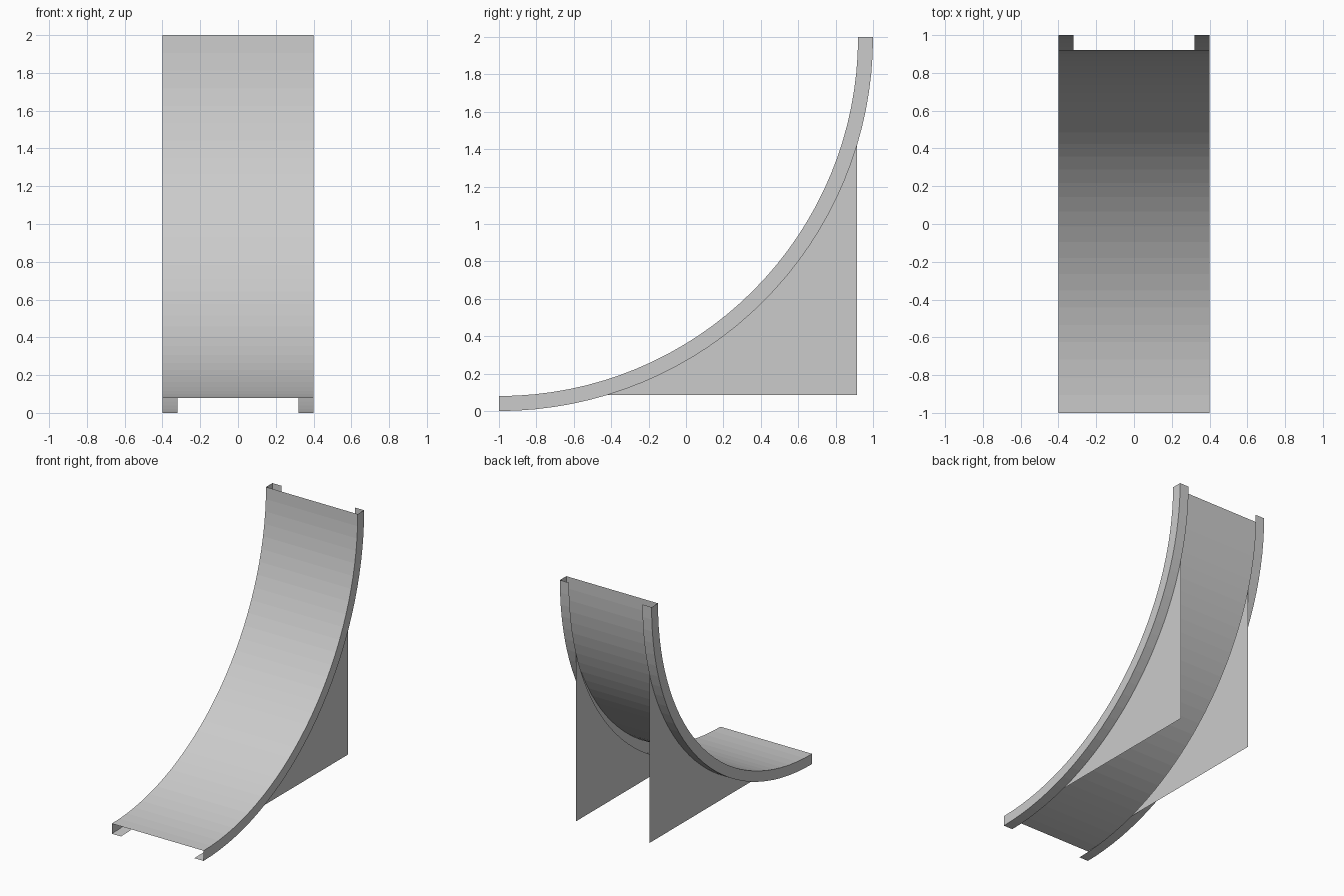
import bpy
import bmesh
from math import sin, cos, pi

if "Cube" in bpy.data.objects:
    bpy.data.objects.remove(bpy.data.objects["Cube"], do_unlink=True)

SEGMENTS = 32
INNER, OUTER = 1.92, 2.0      # radii of deck surface and rail lip
HALF, LIP = 0.4, 0.32         # half width, inner edge of lip

grey = bpy.data.materials.new("light_grey")
grey.use_nodes = True
grey.diffuse_color = (0.6, 0.6, 0.6, 1)
grey.node_tree.nodes["Principled BSDF"].inputs["Base Color"].default_value = (0.6, 0.6, 0.6, 1)


def arc_point(x, radius, step):
    """Point on the quarter circle that rises from flat to vertical."""
    a = step / SEGMENTS * pi / 2
    return (x, radius * sin(a) - 1, 2 - radius * cos(a))


def finish(bm, name):
    mesh = bpy.data.meshes.new(name)
    bm.to_mesh(mesh)
    bm.free()
    mesh.materials.append(grey)
    obj = bpy.data.objects.new(name, mesh)
    bpy.context.collection.objects.link(obj)


def sweep(name, profile):
    """Sweep an open (x, radius) profile along the quarter circle."""
    bm = bmesh.new()
    rows = [[bm.verts.new(arc_point(x, r, i)) for x, r in profile]
            for i in range(SEGMENTS + 1)]
    for low, high in zip(rows, rows[1:]):
        for j in range(len(profile) - 1):
            bm.faces.new((low[j], low[j + 1], high[j + 1], high[j]))
    finish(bm, name)


def support(name, x):
    """Flat gusset between the rail lip and a square lower corner."""
    first, last = 6, SEGMENTS - 6
    points = [arc_point(x, OUTER, i) for i in range(first, last + 1)]
    points.append((x, points[-1][1], points[0][2]))
    if x > 0:
        points.reverse()
    bm = bmesh.new()
    bm.faces.new([bm.verts.new(p) for p in points])
    finish(bm, name)


# Curved running surface
sweep("ramp_deck", [(-HALF, INNER), (HALF, INNER)])

# Side walls with inward lips
sweep("left_rail", [(HALF, INNER), (HALF, OUTER), (LIP, OUTER)])
sweep("right_rail", [(-LIP, OUTER), (-HALF, OUTER), (-HALF, INNER)])

# Support plates under the inner lip edges
support("left_support", LIP)
support("right_support", -LIP)
